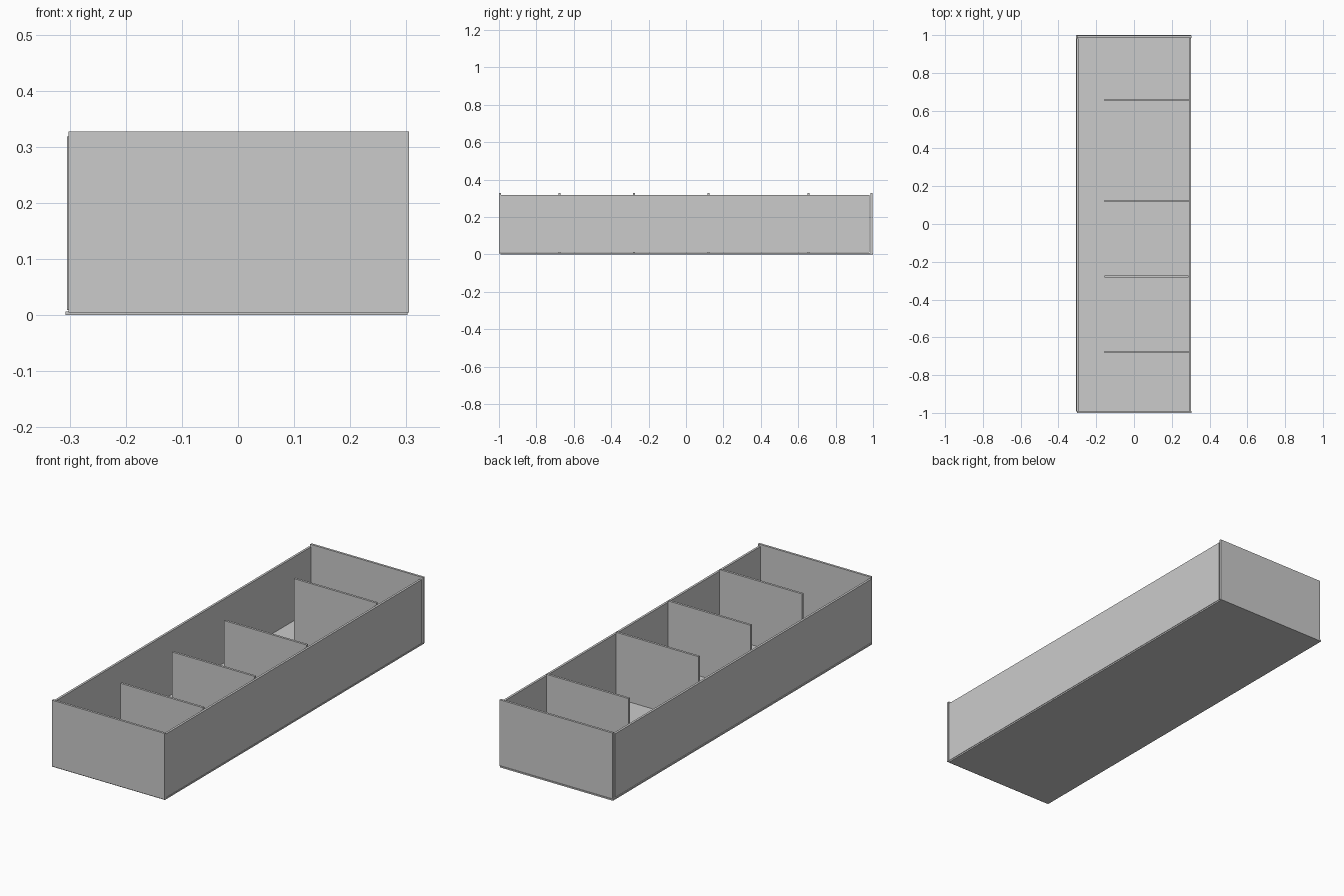
import bpy

if "Cube" in bpy.data.objects:
    bpy.data.objects.remove(bpy.data.objects["Cube"])


def panel(name, x, y, z):
    """Flat board spanning the given (min, max) ranges."""
    spans = (x, y, z)
    bpy.ops.mesh.primitive_cube_add(size=1, location=[(a + b) / 2 for a, b in spans])
    board = bpy.context.object
    board.name = name
    board.scale = [b - a for a, b in spans]
    bpy.ops.object.transform_apply(location=False, rotation=False, scale=True)
    return board


T = 0.011        # board thickness
TOP = 0.327      # top of end panels and dividers
SIDE_TOP = 0.318

# Base board
panel("base", (-0.307, 0.302), (-0.993, 1.0), (0, 0.007))

# Long side walls
for name, x in (("left_wall", -0.305), ("right_wall", 0.302 - T)):
    panel(name, (x, x + T), (-0.993, 0.981), (0.009, SIDE_TOP))

# End panels
for name, y in (("front_panel", -1.0), ("back_panel", 0.997 - T)):
    panel(name, (-0.302, 0.305), (y, y + T), (0.005, TOP))

# Dividers standing off the right wall
for i, y in enumerate((-0.677, -0.279, 0.121, 0.656)):
    panel(f"divider_{i + 1}", (-0.155, 0.289), (y - T / 2, y + T / 2), (0.005, TOP))
